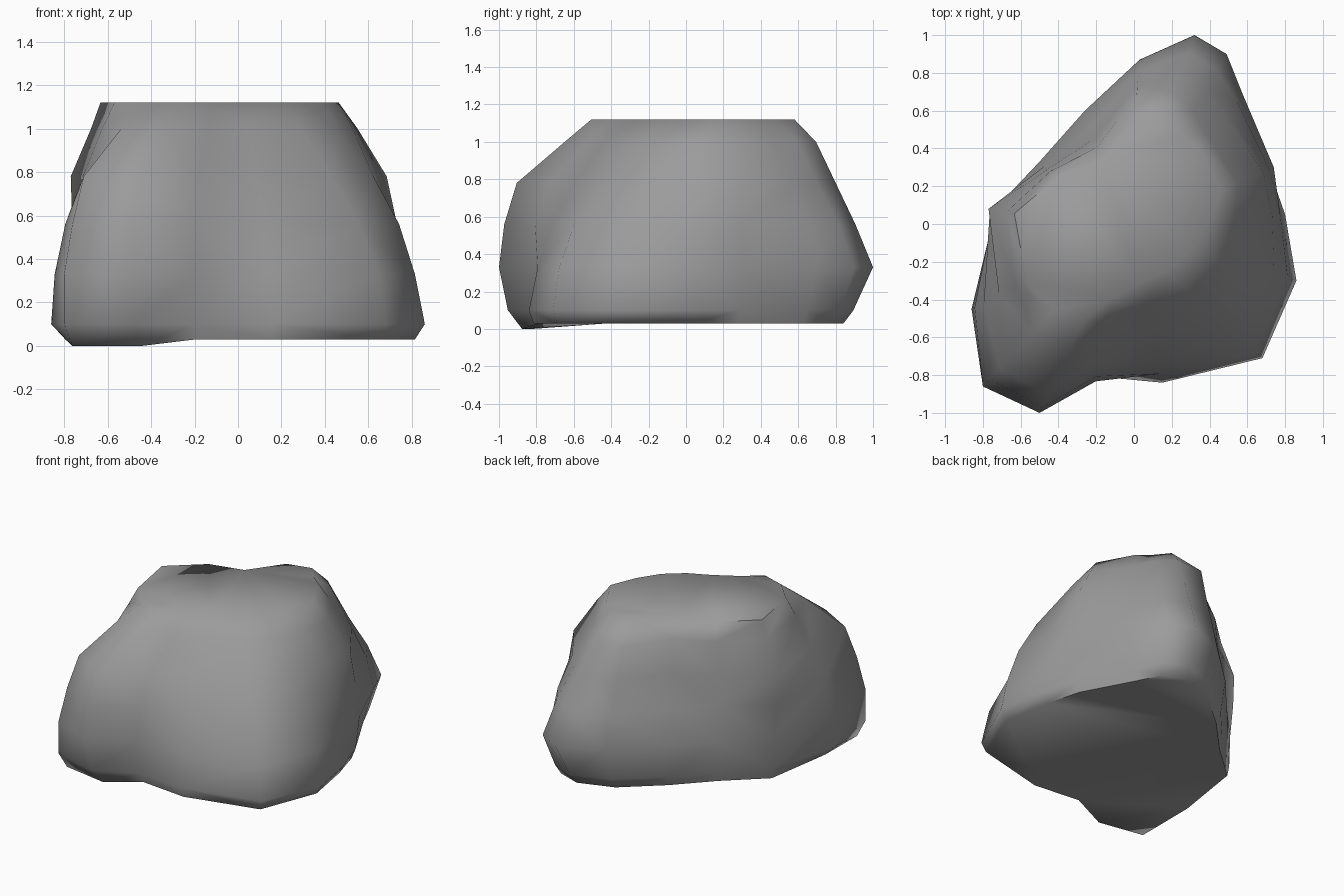
import bpy
import bmesh
from math import radians
from mathutils import Vector

default_cube = bpy.data.objects.get("Cube")
if default_cube:
    bpy.data.objects.remove(default_cube, do_unlink=True)


def make_material(name, colour):
    material = bpy.data.materials.new(name)
    material.use_nodes = True
    material.diffuse_color = colour
    shader = next(n for n in material.node_tree.nodes if n.type == "BSDF_PRINCIPLED")
    shader.inputs["Base Color"].default_value = colour
    shader.inputs["Roughness"].default_value = 0.9
    return material


stone_grey = make_material("stone_grey", (0.33, 0.33, 0.33, 1))

# The boulder is a stack of outlines, each pulled in towards a hub.
hub = Vector((-.05, -.05))
levels = (.03, .1, .33, .56, .78, 1, 1.12)

# Each corner: reach from the hub, then the share of it kept at each level.
corners = (
    (-.45, -.95, .87, .95, 1, .97, .9, .63, .48),    # front lump
    (-.17, -.87, .84, .87, .9, .87, .78, .54, .4),   # hollow beside the lump
    (.2, -.79, .97, 1, .94, .85, .69, .49, .34),     # broad front slope
    (.73, -.66, .97, 1, .95, .83, .66, .47, .3),     # front corner
    (.91, -.25, .95, 1, .95, .87, .74, .55, .38),    # long side
    (.85, .1, .95, 1, .97, .92, .83, .68, .52),
    (.79, .35, .94, .97, 1, .97, .93, .76, .65),
    (.62, .75, .9, .93, 1, .95, .85, .7, .62),
    (.54, .95, .88, .92, 1, .91, .79, .68, .56),     # back tip
    (.37, 1.05, .85, .9, 1, .91, .81, .71, .6),
    (.08, .92, .88, .92, 1, .93, .86, .8, .64),      # ledge under a steep wall
    (-.21, .65, .9, .95, 1, .87, .77, .7, .55),
    (-.45, .38, .92, .95, 1, .94, .9, .87, .79),
    (-.72, .13, .93, .95, .96, .99, 1, .87, .81),    # overhanging edge
    (-.81, -.4, .92, 1, .98, .92, .82, .71, .64),
    (-.75, -.81, .95, 1, 1, .95, .88, .65, .5),      # outer side of the lump
)


def build_boulder():
    mesh = bpy.data.meshes.new("boulder")
    bm = bmesh.new()
    rings = []
    for index, height in enumerate(levels):
        ring = []
        for reach_x, reach_y, *shares in corners:
            spot = hub + Vector((reach_x, reach_y)) * shares[index]
            # the lump sinks to the ground, the rest sits just above it
            under_lump = index == 0 and reach_x < -.4 and reach_y < -.5
            ring.append(bm.verts.new((spot.x, spot.y, 0 if under_lump else height)))
        rings.append(ring)

    # Walls between neighbouring outlines
    count = len(corners)
    for lower, upper in zip(rings, rings[1:]):
        for i in range(count):
            j = (i + 1) % count
            bm.faces.new((lower[i], lower[j], upper[j], upper[i]))

    # Flat base and plateau
    bm.faces.new(list(reversed(rings[0])))
    bm.faces.new(rings[-1])
    bmesh.ops.triangulate(bm, faces=bm.faces[:])
    bmesh.ops.recalc_face_normals(bm, faces=bm.faces[:])
    bm.to_mesh(mesh)
    bm.free()
    mesh.materials.append(stone_grey)

    boulder = bpy.data.objects.new("boulder", mesh)
    bpy.context.collection.objects.link(boulder)
    return boulder


boulder = build_boulder()
bpy.ops.object.select_all(action="DESELECT")
boulder.select_set(True)
bpy.context.view_layer.objects.active = boulder
bpy.ops.object.shade_smooth_by_angle(angle=radians(65))
